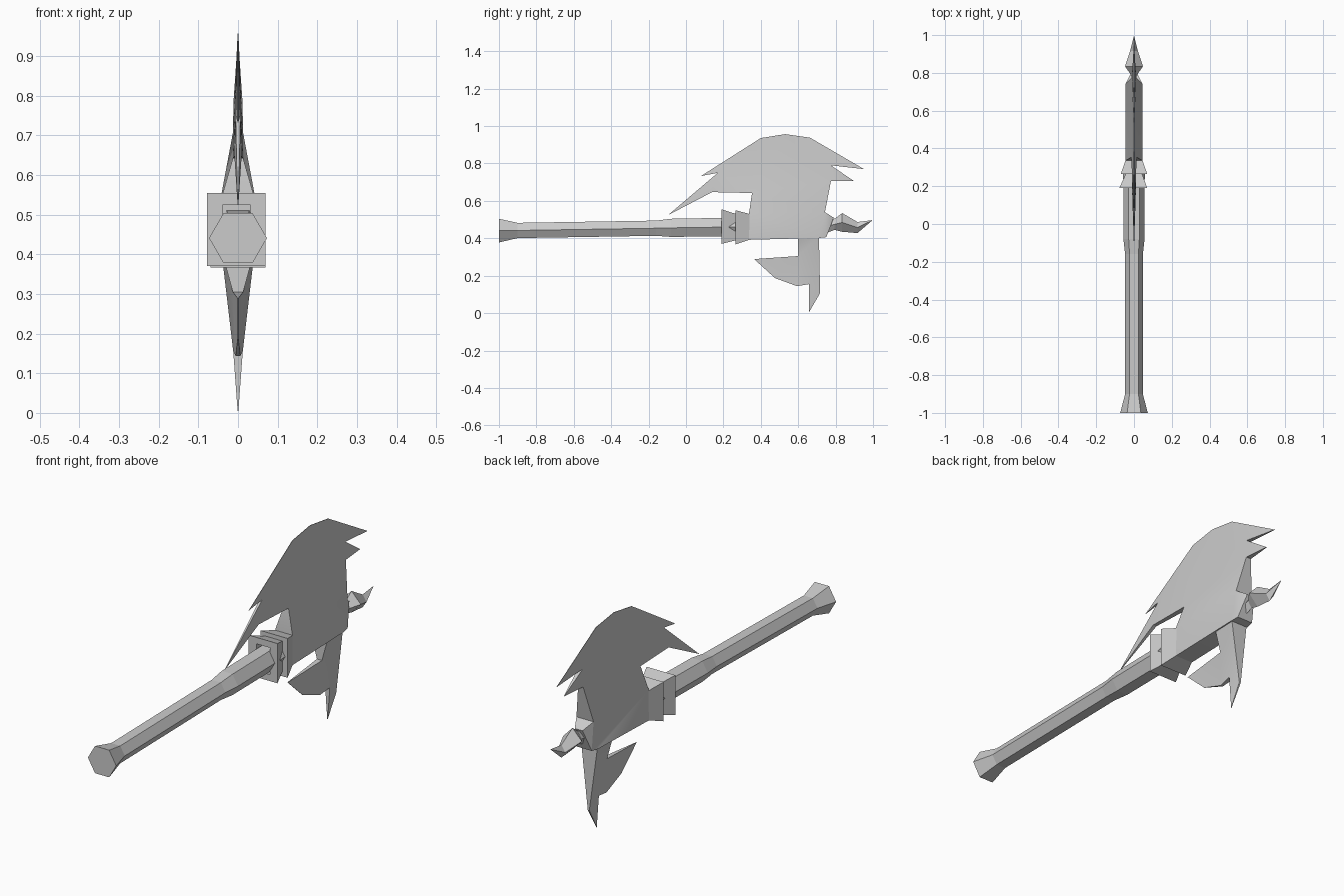
import bpy, bmesh, math

if "Cube" in bpy.data.objects:
    bpy.data.objects.remove(bpy.data.objects["Cube"])

steel = bpy.data.materials.new("plain grey")
steel.diffuse_color = (0.6, 0.6, 0.6, 1)
steel.use_nodes = True
steel.node_tree.nodes["Principled BSDF"].inputs["Base Color"].default_value = steel.diffuse_color


def finish(bm, name, smooth=False):
    bmesh.ops.recalc_face_normals(bm, faces=bm.faces)
    me = bpy.data.meshes.new(name)
    bm.to_mesh(me)
    bm.free()
    ob = bpy.data.objects.new(name, me)
    bpy.context.collection.objects.link(ob)
    me.materials.append(steel)
    if smooth:
        bpy.ops.object.select_all(action='DESELECT')
        ob.select_set(True)
        bpy.context.view_layer.objects.active = ob
        bpy.ops.object.shade_smooth_by_angle(angle=math.radians(25))
    return ob


def loft(name, rings):
    """Join rings of points along the shaft and cap both ends."""
    bm = bmesh.new()
    vs = [[bm.verts.new(p) for p in r] for r in rings]
    n = len(vs[0])
    for a, b in zip(vs, vs[1:]):
        for i in range(n):
            j = (i + 1) % n
            bm.faces.new((a[i], a[j], b[j], b[i]))
    bm.faces.new(vs[0])
    bm.faces.new(vs[-1])
    return finish(bm, name)


def hexagon(y, z, r):
    return [(r * math.cos(k * math.pi / 3), y, z + r * math.sin(k * math.pi / 3)) for k in range(6)]


def box_ring(y, x, w, z0, z1):
    return [(x - w, y, z0), (x + w, y, z0), (x + w, y, z1), (x - w, y, z1)]


def diamond(y, w, z0, z1):
    m = (z0 + z1) / 2
    return [(w, y, m), (0, y, z1), (-w, y, m), (0, y, z0)]


def blade(name, pts, faces):
    """Side faces from (y, z, half thickness) points, mirrored in x and joined by a rim."""
    bm = bmesh.new()
    sides = [[bm.verts.new((s * h, y, z)) for y, z, h in pts] for s in (1, -1)]
    count = {}
    for f in faces:
        for side in sides:
            bm.faces.new([side[i] for i in f])
        for a, b in zip(f, f[1:] + f[:1]):
            count.setdefault(frozenset((a, b)), []).append((a, b))
    for e in count.values():
        if len(e) == 1:
            a, b = e[0]
            bm.faces.new((sides[0][a], sides[0][b], sides[1][b], sides[1][a]))
    bmesh.ops.triangulate(bm, faces=[f for f in bm.faces if len(f.verts) > 3])
    return finish(bm, name, True)


# Hexagonal shaft with flared pommel
loft("handle", [hexagon(-1, .441, .073), hexagon(-.9, .442, .047),
                hexagon(-.16, .454, .047), hexagon(-.08, .456, .056),
                hexagon(.27, .461, .057)])

# Two tapered square collars, the first hollowed around the shaft
loft("rear_collar", [box_ring(.25, -.004, .035, .40, .525), box_ring(.19, -.004, .035, .40, .525),
                     box_ring(.19, -.004, .074, .37, .555), box_ring(.268, 0, .042, .39, .53)])
loft("front_collar", [box_ring(.265, 0, .07, .367, .55), box_ring(.34, 0, .044, .393, .53)])

# Main axe blade with head block and barbs
T = .001
main = [(.337, .392, .045), (.337, .535, .044), (.353, .642, .013), (.14, .647, .009),
        (-.096, .524, T), (.17, .75, .006), (.08, .733, T), (.40, .936, T),
        (.53, .957, T), (.663, .938, T), (.952, .77, T), (.775, .79, .011),
        (.898, .706, T), (.775, .706, .013), (.743, .54, .044), (.79, .51, .02),
        (.75, .406, .04), (.711, .402, .045)]
blade("main_blade", main,
      [[0, 1, 14, 16, 17], [14, 15, 16], [1, 2, 13, 14], [2, 3, 4, 5], [2, 5, 6, 7],
       [2, 7, 8, 9, 11, 13], [9, 10, 11], [11, 12, 13]])

# Lower hooked blade
lower = [(.599, .41, .042), (.599, .305, .013), (.364, .289, T), (.476, .187, T),
         (.594, .144, .006), (.658, .155, .012), (.658, .005, T), (.717, .107, .004),
         (.711, .41, .042)]
blade("lower_blade", lower, [[0, 1, 5, 8], [1, 2, 3, 4, 5], [5, 6, 7, 8]])

# Bent spike at the tip
loft("tip_spike", [diamond(.755, .018, .43, .50), diamond(.795, .02, .445, .505),
                   diamond(.835, .048, .435, .535), diamond(.917, .02, .428, .487),
                   diamond(.995, .001, .495, .497)])
